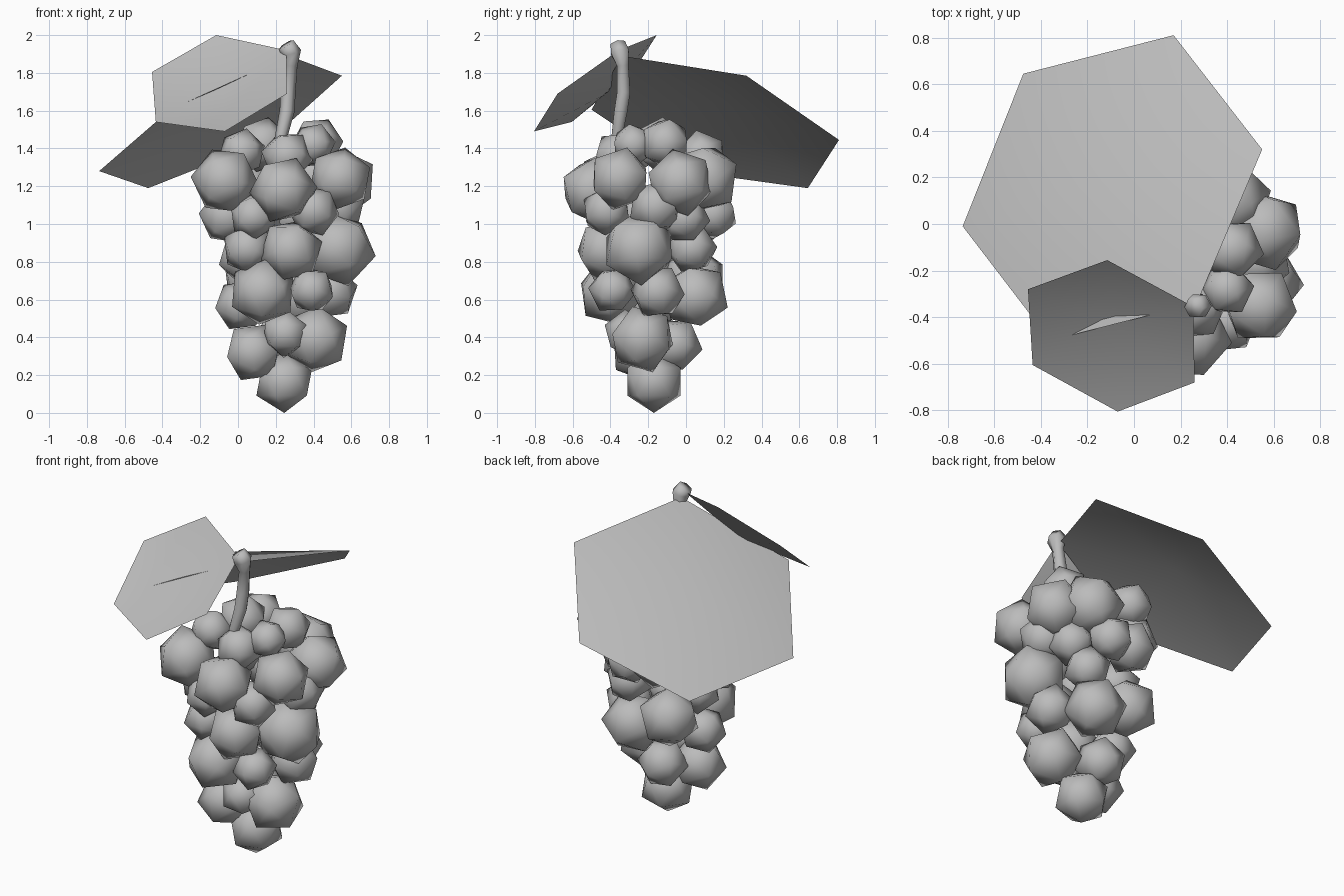
import bpy
import bmesh
import random
from math import cos, sin, tau
from mathutils import Euler, Vector

cube = bpy.data.objects.get("Cube")
if cube:
    bpy.data.objects.remove(cube, do_unlink=True)

random.seed(4)

# One plain grey for every part
GREY = (0.5, 0.5, 0.5, 1.0)
grey = bpy.data.materials.new("plain grey")
grey.use_nodes = True
grey.diffuse_color = GREY
shader = next(n for n in grey.node_tree.nodes if n.type == "BSDF_PRINCIPLED")
shader.inputs["Base Color"].default_value = GREY


def add_object(name, bm):
    """Turn a bmesh into a smooth shaded grey object."""
    for face in bm.faces:
        face.smooth = True
    mesh = bpy.data.meshes.new(name)
    bm.to_mesh(mesh)
    bm.free()
    mesh.materials.append(grey)
    obj = bpy.data.objects.new(name, mesh)
    bpy.context.collection.objects.link(obj)
    return obj


def add_grape(name, centre, radius, turned=True):
    """A low-poly berry: a smooth shaded icosahedron."""
    bm = bmesh.new()
    bmesh.ops.create_icosphere(bm, subdivisions=1, radius=radius)
    if turned:
        spin = Euler([random.uniform(0, tau) for _ in range(3)])
        bmesh.ops.rotate(bm, verts=bm.verts, cent=Vector(), matrix=spin.to_matrix())
    bmesh.ops.translate(bm, verts=bm.verts, vec=centre)
    return add_object(name, bm)


def add_leaf(name, rim, lift):
    """A six-sided leaf, fanned from a centre pushed along its normal."""
    bm = bmesh.new()
    points = [Vector(p) for p in rim]
    middle = sum(points, Vector()) / len(points)
    normal = (points[0] - points[3]).cross(points[1] - points[4]).normalized()
    if normal.z < 0:
        normal.negate()
    hub = bm.verts.new(middle + normal * lift)
    ring = [bm.verts.new(p) for p in points]
    for a, b in zip(ring, ring[1:] + ring[:1]):
        bm.faces.new((hub, a, b))
    bmesh.ops.recalc_face_normals(bm, faces=bm.faces)
    if sum(f.normal.z for f in bm.faces) < 0:
        bmesh.ops.reverse_faces(bm, faces=bm.faces)
    return add_object(name, bm)


def add_stalk(name, path, sides):
    """A tapered upright tube through (x, y, z, radius) stations."""
    bm = bmesh.new()
    centres = [Vector(p[:3]) for p in path]
    rings = []
    for i, station in enumerate(path):
        along = centres[min(i + 1, len(path) - 1)] - centres[max(i - 1, 0)]
        tilt = Vector((0, 0, 1)).rotation_difference(along)
        rings.append([
            bm.verts.new(centres[i] + tilt @ Vector(
                (cos(tau * s / sides), sin(tau * s / sides), 0)) * station[3])
            for s in range(sides)])
    for low, high in zip(rings, rings[1:]):
        for s in range(sides):
            t = (s + 1) % sides
            bm.faces.new((low[s], low[t], high[t], high[s]))
    bm.faces.new(rings[0][::-1])
    bm.faces.new(rings[-1])
    return add_object(name, bm)


# Grape tiers in hundredths: x, y, z, radius
tiers = {
    "crown": [
        (42, -11, 143, 13), (40, -28, 142, 11), (13, -14, 142, 14),
        (26, -36, 136, 13), (10, 8, 136, 13), (2, -29, 138, 12),
    ],
    "shoulder": [
        (-7, -40, 123, 17), (24, -49, 118, 17), (54, -35, 124, 16),
        (56, -3, 122, 17), (40, 10, 124, 18), (4, 0, 119, 16),
    ],
    "upper": [
        (8, -42, 104, 12), (40, -42, 107, 13), (53, -16, 109, 14),
        (-6, -24, 104, 14), (29, 14, 105, 13), (12, 10, 107, 15),
        (45, -1, 103, 13),
    ],
    "middle": [
        (53, -25, 87, 19), (28, -42, 86, 16), (5, -37, 87, 13),
        (3, -15, 82, 13), (37, 3, 87, 13), (9, 4, 71, 17),
    ],
    "lower": [
        (13, -40, 64, 17), (39, -39, 65, 12), (49, -15, 64, 14),
        (33, 5, 62, 17), (1, -18, 57, 13),
    ],
    "tail": [
        (41, -23, 39, 17), (25, -31, 42, 12), (8, -24, 32, 15),
        (20, -6, 36, 14),
    ],
}
for tier, grapes in tiers.items():
    for number, (x, y, z, r) in enumerate(grapes, 1):
        add_grape(f"{tier}_grape_{number}", Vector((x, y, z)) / 100, r * 1.07 / 100)

# Lowest grape stands on its point
add_grape("bottom_grape", Vector((0.245, -0.17, 0.165)), 0.165, turned=False)

# Stem with a knob at the cut end
add_stalk("stem", [
    (0.215, -0.37, 1.4, 0.03),
    (0.23, -0.365, 1.47, 0.033),
    (0.26, -0.345, 1.6, 0.04),
    (0.265, -0.33, 1.7, 0.04),
    (0.28, -0.335, 1.84, 0.035),
    (0.28, -0.35, 1.91, 0.055),
    (0.255, -0.36, 1.95, 0.045),
], 6)

# Broad leaf draped behind, small leaf cupped in front
add_leaf("large_leaf", [
    (0.55, 0.32, 1.785), (0.17, 0.81, 1.445), (-0.475, 0.645, 1.19),
    (-0.735, -0.01, 1.28), (-0.36, -0.5, 1.605), (0.27, -0.34, 1.89),
], 0.125)
add_leaf("small_leaf", [
    (-0.455, -0.28, 1.805), (-0.115, -0.155, 2), (0.255, -0.355, 1.92),
    (0.26, -0.68, 1.69), (-0.07, -0.805, 1.49), (-0.435, -0.605, 1.54),
], -0.075)
